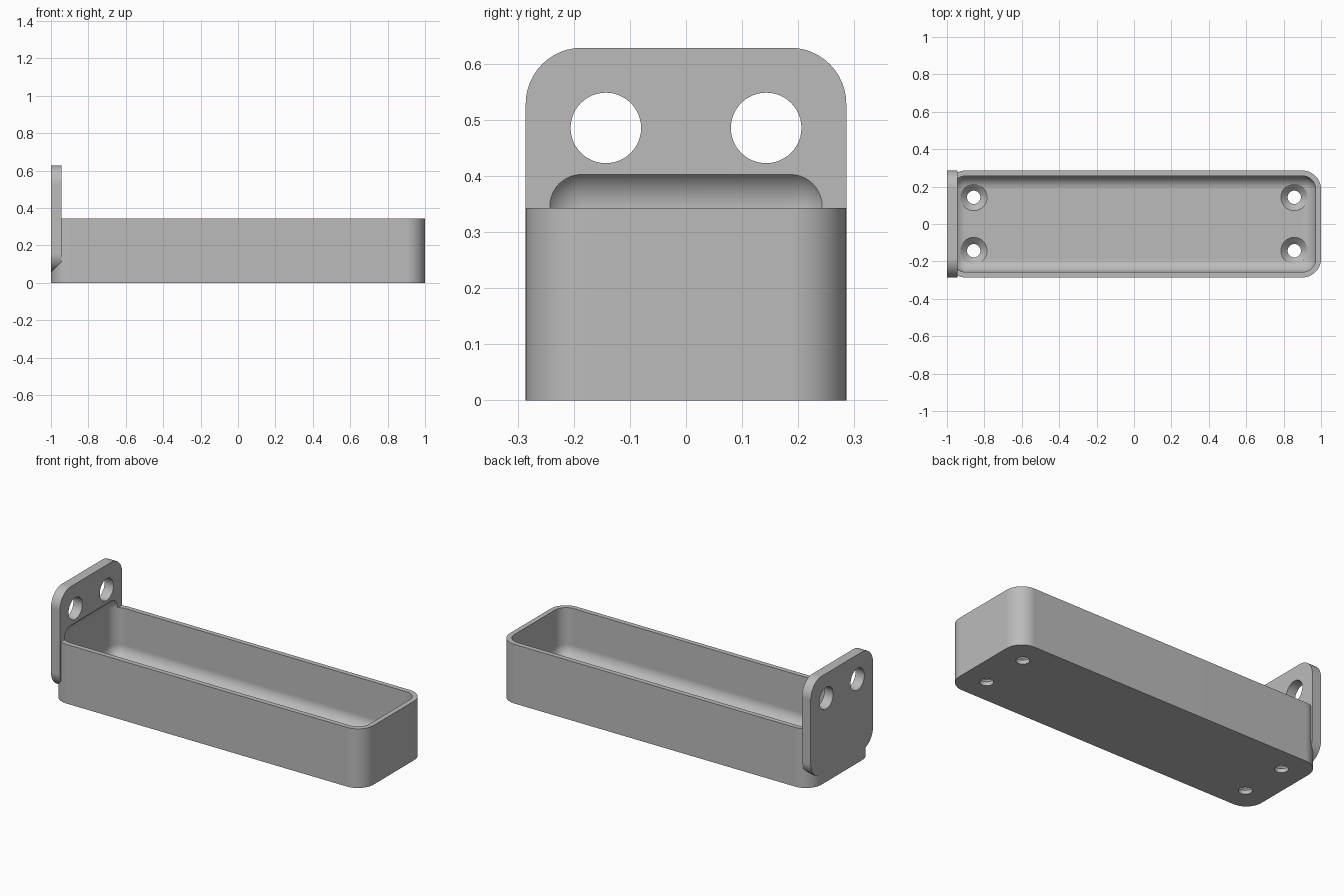
import bpy
import bmesh
import math
from mathutils import Matrix, Vector

default_cube = bpy.data.objects.get("Cube")
if default_cube:
    bpy.data.objects.remove(default_cube, do_unlink=True)

UNIT = 1 / 35  # the part is 70 units long, drawn at 2 scene units

gray = bpy.data.materials.new("plain_gray")
gray.use_nodes = True
gray.diffuse_color = (0.5, 0.5, 0.5, 1)
gray.node_tree.nodes["Principled BSDF"].inputs["Base Color"].default_value = (0.5, 0.5, 0.5, 1)


def finish(name, bm):
    mesh = bpy.data.meshes.new(name)
    bmesh.ops.recalc_face_normals(bm, faces=bm.faces)
    bm.transform(Matrix.Scale(UNIT, 4))
    bm.to_mesh(mesh)
    bm.free()
    mesh.materials.append(gray)
    obj = bpy.data.objects.new(name, mesh)
    bpy.context.collection.objects.link(obj)
    return obj


def rounded_box(name, low, high, radius, axis=None, segments=12):
    """Box with edges along one axis rounded, or every edge when axis is None."""
    low, high = Vector(low), Vector(high)
    bm = bmesh.new()
    bmesh.ops.create_cube(bm, size=1)
    bm.transform(Matrix.Translation((low + high) / 2) @ Matrix.Diagonal((*(high - low), 1)))
    edges = [e for e in bm.edges if axis is None
             or abs((e.verts[0].co - e.verts[1].co)[axis]) > 0.001]
    bmesh.ops.bevel(bm, geom=edges, offset=radius, segments=segments,
                    profile=0.5, affect='EDGES', clamp_overlap=True)
    return finish(name, bm)


def lathe(name, profile, matrix):
    """Closed round solid from (radius, height) rings."""
    bm = bmesh.new()
    n = 48
    rings = [[bm.verts.new((r * math.cos(math.tau * i / n), r * math.sin(math.tau * i / n), z))
              for i in range(n)] for r, z in profile]
    for a, b in zip(rings, rings[1:]):
        for i in range(n):
            j = (i + 1) % n
            bm.faces.new((a[i], a[j], b[j], b[i]))
    bm.faces.new(rings[0])
    bm.faces.new(rings[-1])
    bm.transform(matrix)
    return finish(name, bm)


def combine(target, tool, operation):
    tool.hide_render = True
    mod = target.modifiers.new(operation, 'BOOLEAN')
    mod.operation = operation
    mod.solver = 'EXACT'
    mod.object = tool
    bpy.context.view_layer.objects.active = target
    bpy.ops.object.modifier_apply(modifier=mod.name)
    bpy.data.objects.remove(tool, do_unlink=True)


# Tray body and upright mounting plate
tray = rounded_box("mounting_tray", (-35, -10, 0), (35, 10, 12), 3.5, axis=2)
plate = rounded_box("mounting_plate", (-35, -10, 2), (-33, 10, 22), 3.5, axis=0)
combine(tray, plate, 'UNION')

# Rounded cavity, which also scoops slightly into the plate
cavity = rounded_box("cavity_cutter", (-34, -9, 2), (34, 9, 14.6), 2.5)
combine(tray, cavity, 'DIFFERENCE')

for y in (-5, 5):
    # Large plate holes
    turn = Matrix.Translation((-34, y, 17)) @ Matrix.Rotation(math.pi / 2, 4, 'Y')
    combine(tray, lathe("plate_hole_cutter", [(2.2, -3), (2.2, 3)], turn), 'DIFFERENCE')
    # Countersunk floor holes
    for x in (-30, 30):
        sink = [(1.25, -1), (1.25, 0.8), (2.5, 2), (2.5, 3)]
        combine(tray, lathe("screw_hole_cutter", sink, Matrix.Translation((x, y, 0))), 'DIFFERENCE')

# Smooth curves with crisp edges
bpy.ops.object.select_all(action='DESELECT')
tray.select_set(True)
bpy.context.view_layer.objects.active = tray
bpy.ops.object.shade_smooth_by_angle(angle=math.radians(25))
weighted = tray.modifiers.new("even_normals", 'WEIGHTED_NORMAL')
weighted.keep_sharp = True
